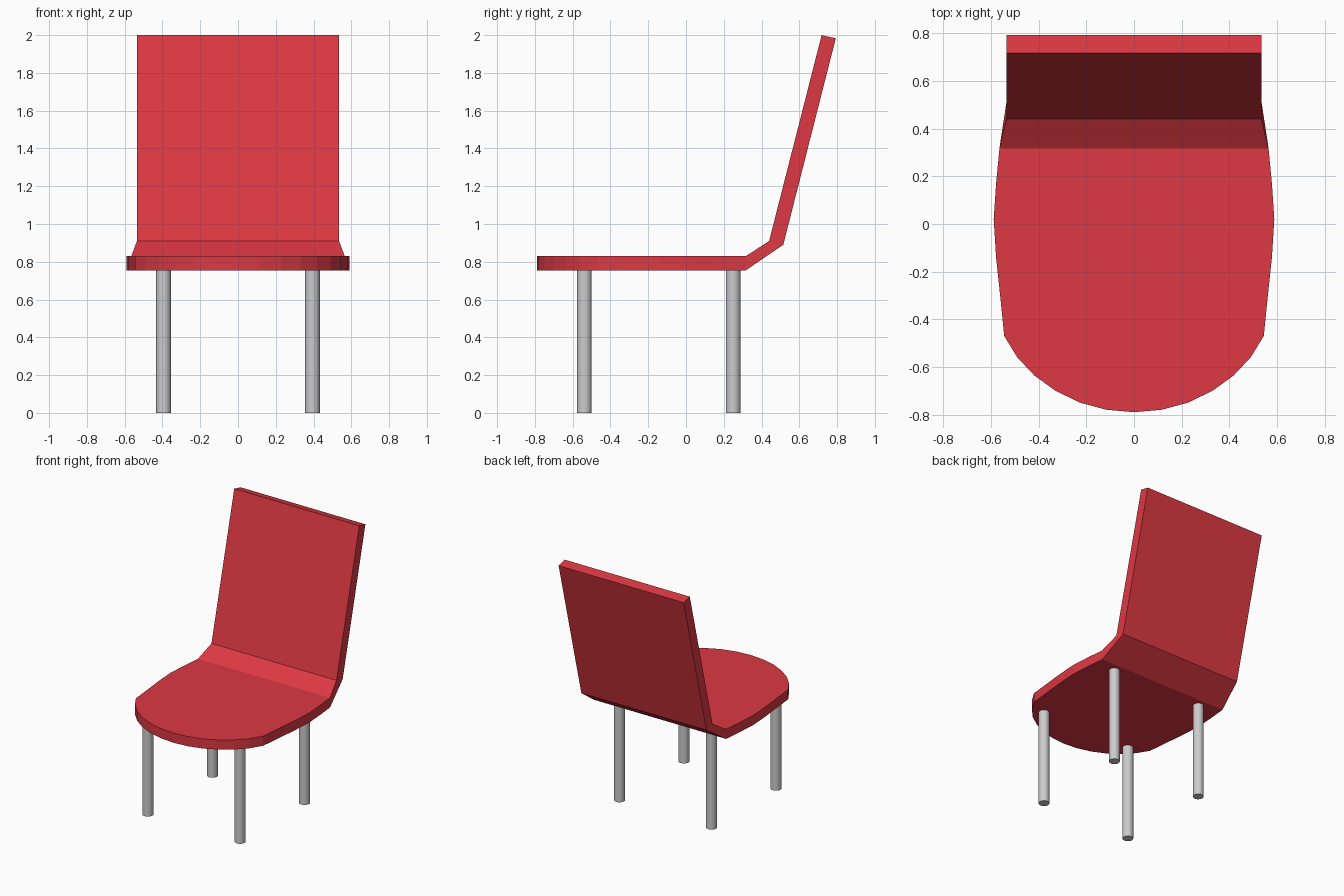
import bpy
import bmesh

if "Cube" in bpy.data.objects:
    bpy.data.objects.remove(bpy.data.objects["Cube"])

# Upholstery material
red = bpy.data.materials.new("red_upholstery")
red.diffuse_color = (0.72, 0.04, 0.055, 1)
red.use_nodes = True
red.node_tree.nodes["Principled BSDF"].inputs["Base Color"].default_value = red.diffuse_color

# Right half of the seat outline, from the rear bend to the front centre (x, y)
half = [(0.565, 0.317), (0.579, 0.17), (0.589, 0.02), (0.579, -0.14), (0.561, -0.31),
        (0.545, -0.47), (0.49, -0.56), (0.417, -0.637), (0.33, -0.70),
        (0.227, -0.75), (0.115, -0.78), (0, -0.79)]
outline = half + [(-x, y) for x, y in reversed(half[:-1])]
seat_top, seat_bottom = 0.83, 0.755

# Rows of the backrest: half width, then (y, z) on the upper and lower surface
back_rows = [(0.535, (0.44, 0.91), (0.515, 0.89)),
             (0.535, (0.718, 2.0), (0.793, 1.983))]


def add_layer(bm, seat_z, side):
    """One surface of the shell; returns its boundary loop of vertices."""
    seat = [bm.verts.new((x, y, seat_z)) for x, y in outline]
    bm.faces.new(seat)
    right, left = [seat[0]], [seat[-1]]
    for row in back_rows:
        y, z = row[side]
        right.append(bm.verts.new((row[0], y, z)))
        left.append(bm.verts.new((-row[0], y, z)))
    for i in range(len(back_rows)):
        bm.faces.new((right[i], left[i], left[i + 1], right[i + 1]))
    return seat + left[1:] + right[:0:-1]


# Seat and backrest: one bent shell with thickness
bm = bmesh.new()
upper = add_layer(bm, seat_top, 1)
lower = add_layer(bm, seat_bottom, 2)
for i in range(len(upper)):
    j = (i + 1) % len(upper)
    bm.faces.new((upper[i], upper[j], lower[j], lower[i]))
bmesh.ops.recalc_face_normals(bm, faces=bm.faces)
mesh = bpy.data.meshes.new("seat_shell")
bm.to_mesh(mesh)
bm.free()
mesh.materials.append(red)
shell = bpy.data.objects.new("seat_shell", mesh)
bpy.context.collection.objects.link(shell)

# Four round legs
for row, y in (("front", -0.538), ("rear", 0.25)):
    for side, x in (("left", -0.394), ("right", 0.394)):
        bpy.ops.mesh.primitive_cylinder_add(vertices=24, radius=0.039, depth=seat_bottom,
                                            location=(x, y, seat_bottom / 2))
        leg = bpy.context.object
        leg.name = f"{row}_{side}_leg"
        bpy.ops.object.shade_smooth_by_angle()
